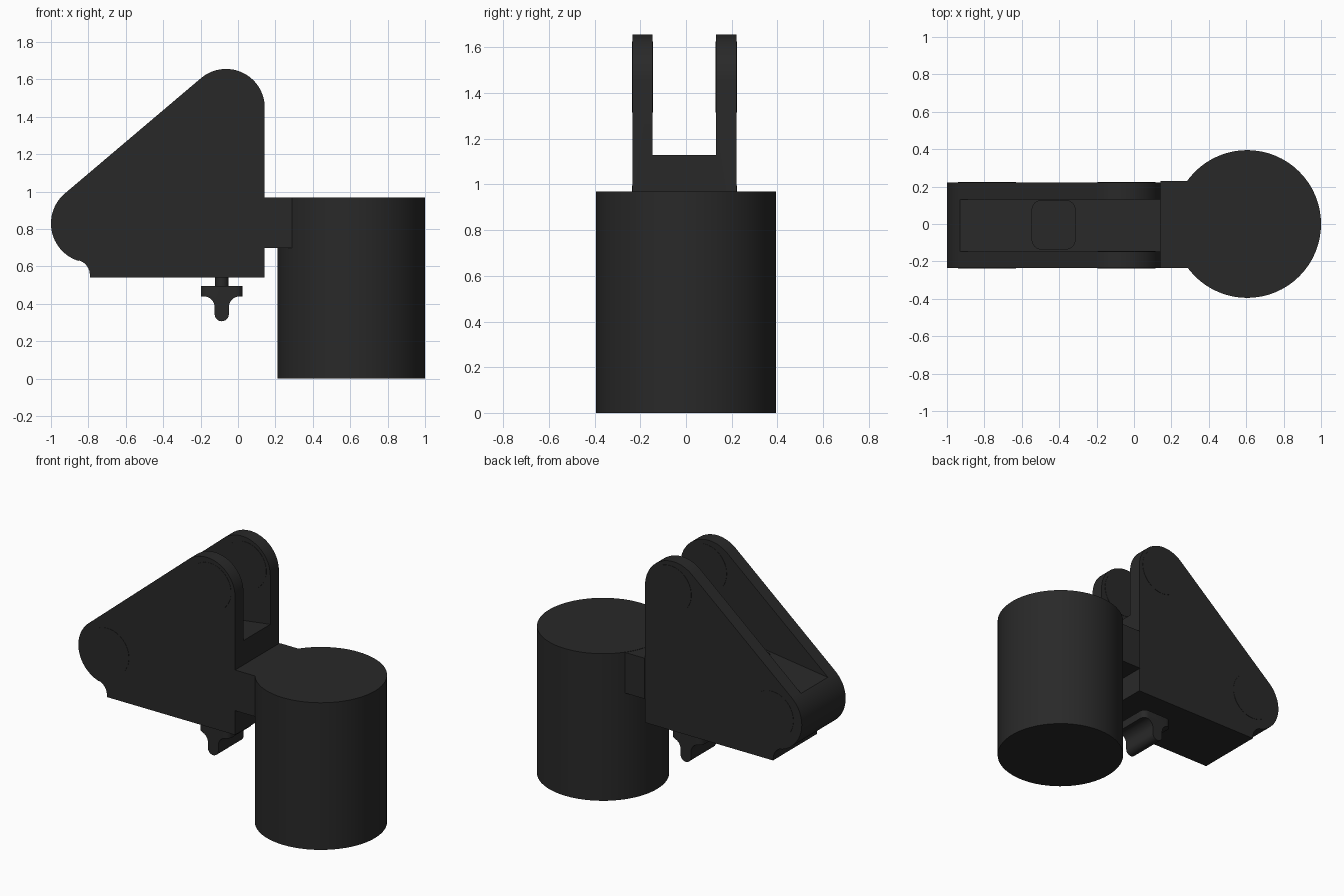
import bpy, bmesh
from math import pi, cos, sin, radians

if "Cube" in bpy.data.objects:
    bpy.data.objects.remove(bpy.data.objects["Cube"])

dark = bpy.data.materials.new("dark_finish")
dark.diffuse_color = (0.022, 0.022, 0.022, 1)
dark.use_nodes = True
dark.node_tree.nodes["Principled BSDF"].inputs["Base Color"].default_value = dark.diffuse_color


def arc(cx, cz, r, a0, a1, n=16):
    """Points along an arc, angles in degrees."""
    return [(cx + r * cos(radians(a0 + (a1 - a0) * i / n)),
             cz + r * sin(radians(a0 + (a1 - a0) * i / n))) for i in range(n + 1)]


def prism(name, pts, lo, hi, axis="Y"):
    """Extrude a profile along Y (points are x,z) or Z (points are x,y)."""
    bm = bmesh.new()
    place = (lambda p: (p[0], lo, p[1])) if axis == "Y" else (lambda p: (p[0], p[1], lo))
    face = bm.faces.new([bm.verts.new(place(p)) for p in pts])
    ext = bmesh.ops.extrude_face_region(bm, geom=[face])
    move = (0, hi - lo, 0) if axis == "Y" else (0, 0, hi - lo)
    bmesh.ops.translate(bm, vec=move,
                        verts=[v for v in ext["geom"] if isinstance(v, bmesh.types.BMVert)])
    bmesh.ops.recalc_face_normals(bm, faces=bm.faces)
    me = bpy.data.meshes.new(name)
    bm.to_mesh(me)
    bm.free()
    me.materials.append(dark)
    ob = bpy.data.objects.new(name, me)
    bpy.context.collection.objects.link(ob)
    return ob


def boolean(ob, cutter, op="DIFFERENCE"):
    """Apply a boolean and remove the helper."""
    bpy.context.view_layer.objects.active = ob
    m = ob.modifiers.new("bool", "BOOLEAN")
    m.object, m.operation, m.solver = cutter, op, "EXACT"
    cutter.hide_render = True
    bpy.ops.object.modifier_apply(modifier=m.name)
    bpy.data.objects.remove(cutter)


def rounded_rect(cx, cy, w, d, r):
    pts = []
    for sx, sy, a in ((1, 1, 0), (-1, 1, 90), (-1, -1, 180), (1, -1, 270)):
        pts += arc(cx + sx * (w / 2 - r), cy + sy * (d / 2 - r), r, a, a + 90, 6)
    return pts


# Bracket body: triangular side profile with rounded corners
profile = [(0.143, 0.54)]
profile += arc(-0.064, 1.449, 0.207, 0, 130.2, 28)
profile += arc(-0.79, 0.83, 0.21, 130.2, 252, 26)
profile += arc(-0.872, 0.555, 0.08, 72, 10, 8)
profile += [(-0.79, 0.54)]
bracket = prism("bracket_body", profile, -0.235, 0.222)

# Open slot between the two side plates, with a shallow pocket in its floor
boolean(bracket, prism("slot_cutter", [(-1.2, 0.985), (-0.93, 0.985), (0.3, 1.15),
                                       (0.3, 1.9), (-1.2, 1.9)], -0.147, 0.132))
boolean(bracket, prism("pocket_cutter", rounded_rect(-0.43, -0.004, 0.23, 0.26, 0.05),
                       1.0, 1.2, "Z"))

# Pivot discs, almost flush with the plates
prism("upper_pivot_front", arc(-0.04, 1.47, 0.155, 0, 352.5, 47), -0.237, -0.145)
prism("upper_pivot_back", arc(-0.04, 1.47, 0.155, 0, 352.5, 47), 0.130, 0.224)
prism("lower_pivot", arc(-0.785, 0.84, 0.155, 0, 352.5, 47)[::-1], -0.237, 0.224)

# Connecting block and the large cylinder
prism("connecting_block", [(0.143, 0.7), (0.29, 0.7), (0.29, 0.968), (0.143, 0.968)],
      -0.235, 0.23)
prism("cylinder", arc(0.605, 0, 0.395, 0, 354.375, 63), 0, 0.97, "Z")

# Release button under the bracket: flange, flared neck and round tip
cx = -0.087
half = [(0.112, 0.495), (0.112, 0.44)] + arc(0.095, 0.383, 0.057, 90, 180, 8)
left = [(cx - x, z) for x, z in half]
right = [(cx + x, z) for x, z in reversed(half)]
button = prism("release_button",
               left + arc(cx, 0.345, 0.038, 180, 360, 12) + right, -0.135, 0.127)
boolean(button, prism("button_trim", rounded_rect(cx, -0.004, 0.226, 0.262, 0.04),
                      0.2, 0.6, "Z"), "INTERSECT")
prism("button_stem", rounded_rect(cx, -0.004, 0.07, 0.07, 0.034), 0.49, 0.545, "Z")

# Smooth shading with sharp edges kept
bpy.ops.object.select_all(action="SELECT")
bpy.context.view_layer.objects.active = bracket
bpy.ops.object.shade_smooth_by_angle(angle=radians(30))
